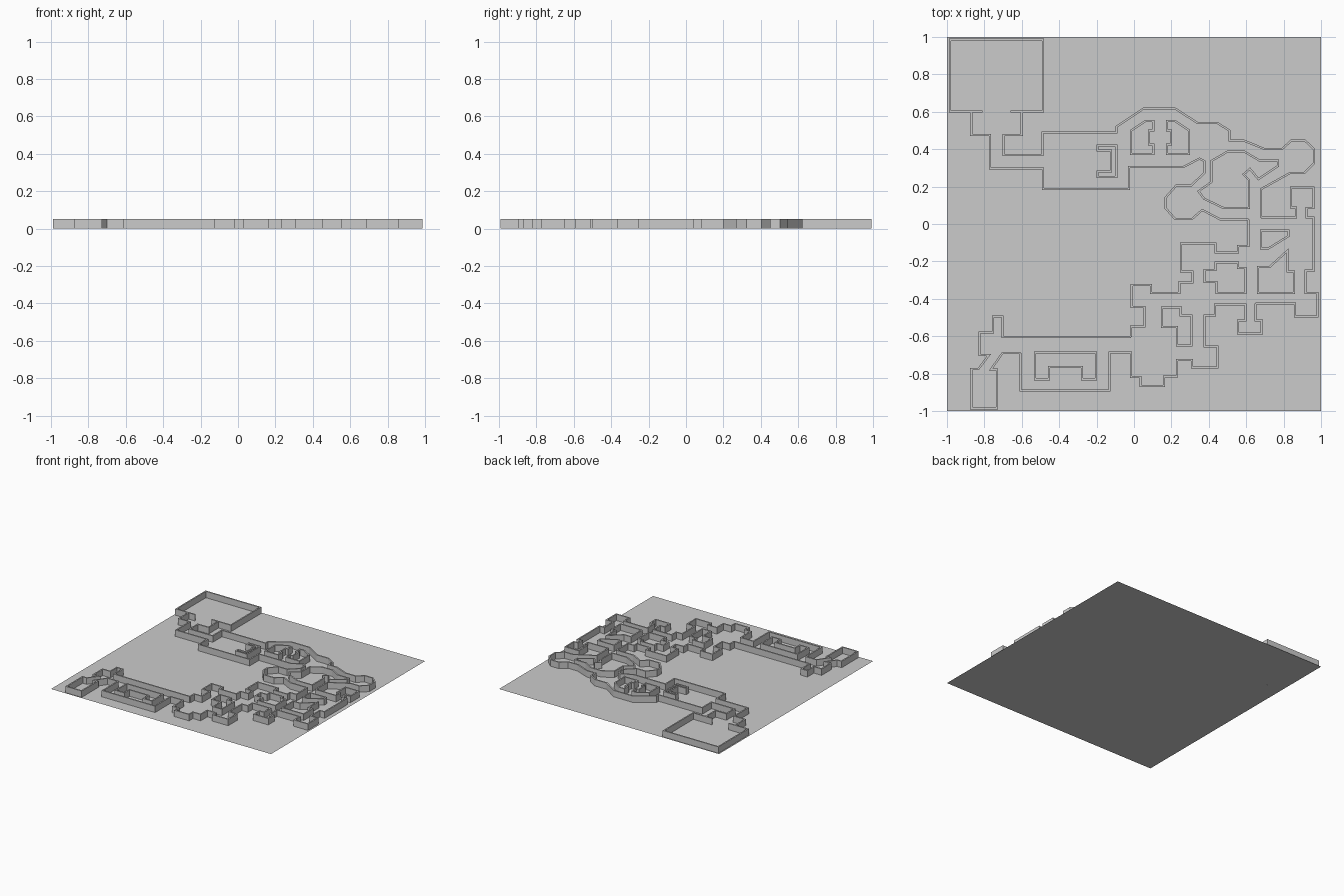
import bpy, bmesh
from mathutils import Vector

if "Cube" in bpy.data.objects:
    bpy.data.objects.remove(bpy.data.objects["Cube"])

HEIGHT, HALF = 0.052, 0.0055


def trace(steps):
    """Corners of a plan path. A pair is a corner; a lone number moves square to
    the axes, by turns along x then y; None skips a turn."""
    pts, axis = [], 0
    for s in steps:
        if isinstance(s, tuple):
            pts.append(Vector(s))
            axis = 0
            continue
        if s is not None:
            p = pts[-1].copy()
            p[axis] = s
            pts.append(p)
        axis = 1 - axis
    return pts


def wall(name, steps, closed=False):
    """Thin mitred wall standing on the floor along a plan path."""
    pts = trace(steps)
    n = len(pts)
    bm = bmesh.new()
    rings = []
    for i, p in enumerate(pts):
        a = (p - pts[i - 1]).normalized() if closed or i > 0 else None
        b = (pts[(i + 1) % n] - p).normalized() if closed or i < n - 1 else None
        a, b = a or b, b or a
        na, nb = Vector((-a.y, a.x)), Vector((-b.y, b.x))
        m = (na + nb) * (HALF / max(0.25, 1 + na.dot(nb)))
        rings.append([bm.verts.new((q.x, q.y, z)) for q, z in
                      ((p + m, 0), (p + m, HEIGHT), (p - m, HEIGHT), (p - m, 0))])
    for i in range(n if closed else n - 1):
        r, s = rings[i], rings[(i + 1) % n]
        for k in range(3):
            bm.faces.new((r[k], r[k + 1], s[k + 1], s[k]))
    if not closed:
        bm.faces.new(rings[0])
        bm.faces.new(rings[-1])
    bmesh.ops.recalc_face_normals(bm, faces=bm.faces)
    mesh = bpy.data.meshes.new(name)
    bm.to_mesh(mesh)
    bm.free()
    bpy.context.collection.objects.link(bpy.data.objects.new(name, mesh))


def horseshoe(name, u0, u1, v0, v1, t, sideways=False):
    """Closed U-shaped outline: legs t wide at u0 and u1, open at v0."""
    pts = [(u0, v0), (u0, v1), (u1, v1), (u1, v0),
           (u1 - t, v0), (u1 - t, v1 - t), (u0 + t, v1 - t), (u0 + t, v0)]
    wall(name, [(v, u) if sideways else (u, v) for u, v in pts], closed=True)


# floor sheet
bpy.ops.mesh.primitive_plane_add(size=2)
bpy.context.object.name = "floor"

# large hall in the far left corner, with a doorway
wall("hall_wall", [(-.66, .602), -.487, .985, -.983, .602, -.81])

# inner boundary: hall passage to the caves, stepped rooms, corridor
wall("passage_inner_wall", [
    (-.87, .6), None, .475, -.77, .297, -.487, .187, -.026, .305, .265, None,
    (.35, .35), (.378, .335), None, .275, (.305, .205), .225, (.168, .14), None, .085,
    (.22, .027), .31, (.365, .075), (.46, .025), .613])
wall("rooms_inner_wall", [
    (.613, .025), None, -.118, .555, -.153, .435, -.105, .252, -.255, .312, -.313,
    .242, -.368, .09, -.325, -.012, -.443, .055, -.548, -.015, -.603])
wall("corridor_inner_wall", [
    (-.015, -.603), -.703, -.495, -.755, -.58, -.825, -.7, -.775,
    (-.832, -.775), -.87, -.985, -.733, -.778, -.765, (-.703, -.69), -.607])

# outer boundary: southern rooms, eastern rooms, caves back to the hall
wall("rooms_outer_wall", [
    (-.607, -.69), None, -.89, -.132, -.687, -.017, -.818, .035, -.865, .16, -.815,
    .23, -.728, .31, -.768, .447, -.655, .378, -.49, .432, -.43, .595, -.515,
    .555, -.585, .683, -.515, .65, -.425])
wall("east_outer_wall", [
    (.65, -.425), .86, -.495, .98, -.368, .918, -.25, .96, .035, .923, .085,
    .96, .195, .84, .088, .866, .035, .68])
wall("cave_outer_wall", [
    (.68, .035), None, .187, (.835, .273), .91, (.963, .325), None, .4, (.915, .445),
    .84, (.79, .4), .7, (.585, .447), .51, .5, (.445, .54), .34, (.22, .617), .05,
    (-.093, .52), None, .49, -.49, .37, -.698, .475, -.6, .6])

# U-shaped islands
horseshoe("bracket_island", .252, .42, -.195, -.095, .028, sideways=True)
horseshoe("arch_island", -.53, -.202, -.83, -.688, .076)

# mirrored pair of chambers
chamber = trace([(-.015, .375), None, .5, (.06, .55), .103, .5, .081, .425, .103, .375])
for side, sign in (("left", 1), ("right", -1)):
    wall(side + "_chamber_island",
         [(.14 + sign * (p.x - .14), p.y) for p in chamber], closed=True)

# other free-standing islands
wall("cave_island", [
    (.345, .175), (.415, .225), None, .338, (.5, .387), .59, None, (.67, .34), .77, .31,
    (.665, .24), (.62, .295), (.585, .265), (.615, .235), None, .085, .48,
    (.375, .135)], True)
wall("wedge_island", [(.68, -.035), .825, -.065, (.72, -.13), .68], True)
wall("slanted_island", [(.662, -.23), .725, (.82, -.143), None, -.255, .855, -.37, .662], True)
wall("east_block_island", [
    (.435, -.207), .555, -.235, .597, -.37, .44, -.31, .378, -.245, .435], True)
wall("south_block_island", [
    (.15, -.447), .25, -.49, .307, -.65, .23, -.55, .15], True)
